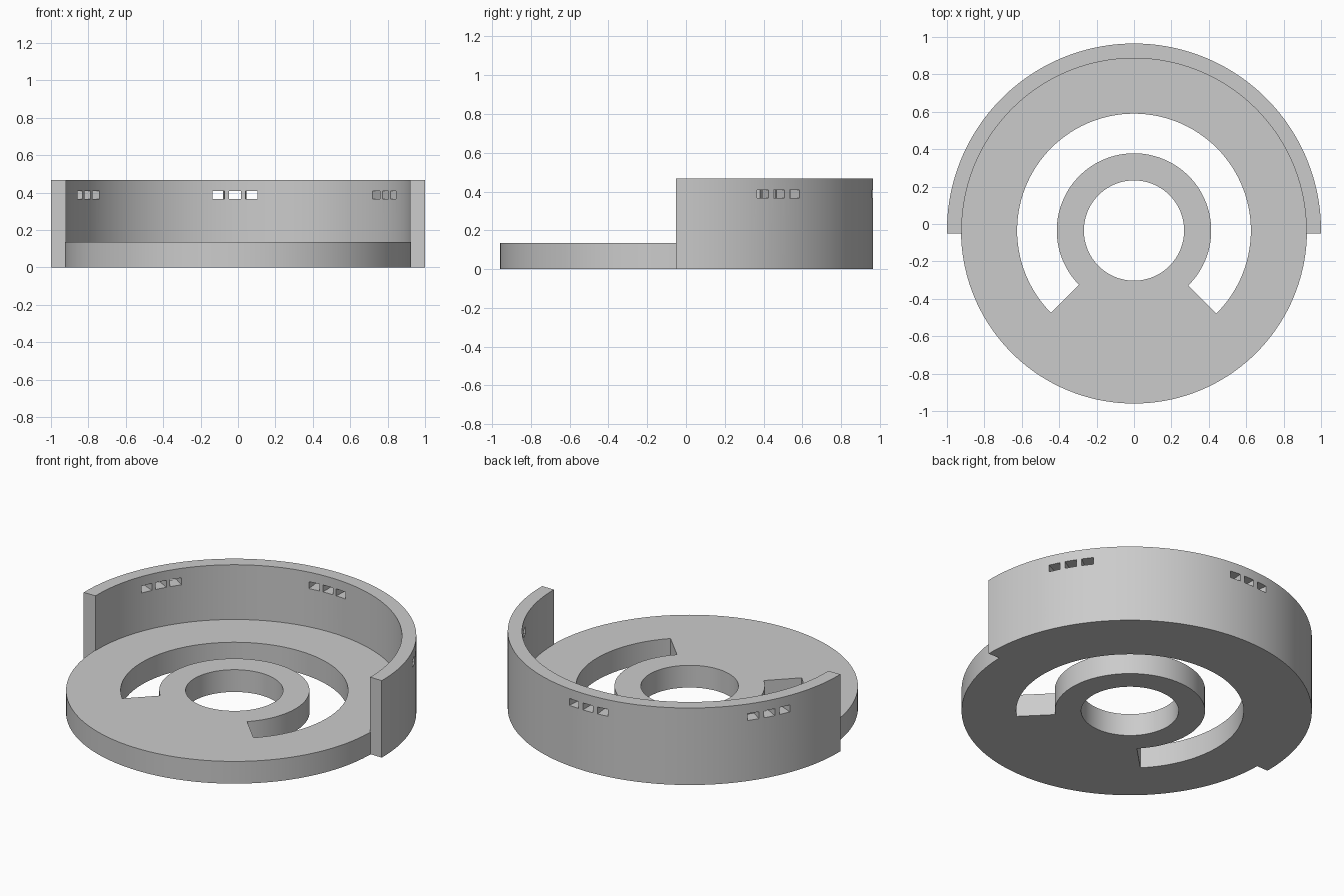
import bpy, bmesh
from math import sin, cos, radians
from mathutils import Matrix

cube = bpy.data.objects.get("Cube")
if cube:
    bpy.data.objects.remove(cube, do_unlink=True)

CY = -0.035          # common axis of the disc and wall
BASE_H, WALL_H = 0.135, 0.467

grey = bpy.data.materials.new("plain_grey")
grey.use_nodes = True
grey.diffuse_color = (0.6, 0.6, 0.6, 1)
grey.node_tree.nodes["Principled BSDF"].inputs["Base Color"].default_value = (0.6, 0.6, 0.6, 1)


def arc(r, a0, a1, n):
    angles = [radians(a0 + (a1 - a0) * i / n) for i in range(n + 1)]
    return [(r * cos(a), CY + r * sin(a)) for a in angles]


def prism(bm, outline, z0, z1):
    """Extrude a flat outline upwards from z0 to z1."""
    face = bm.faces.new([bm.verts.new((x, y, z0)) for x, y in outline])
    top = bmesh.ops.extrude_face_region(bm, geom=[face])["geom"]
    bmesh.ops.translate(bm, vec=(0, 0, z1 - z0),
                        verts=[v for v in top if isinstance(v, bmesh.types.BMVert)])


def make_object(name, bm):
    bmesh.ops.recalc_face_normals(bm, faces=bm.faces)
    mesh = bpy.data.meshes.new(name)
    bm.to_mesh(mesh)
    bm.free()
    mesh.materials.append(grey)
    obj = bpy.data.objects.new(name, mesh)
    bpy.context.collection.objects.link(obj)
    return obj


def cut(obj, cutter):
    """Subtract the cutter, remove it, and smooth the curved sides."""
    mod = obj.modifiers.new("cut", 'BOOLEAN')
    mod.operation, mod.solver, mod.object = 'DIFFERENCE', 'EXACT', cutter
    bpy.ops.object.select_all(action='DESELECT')
    bpy.context.view_layer.objects.active = obj
    obj.select_set(True)
    bpy.ops.object.modifier_apply(modifier=mod.name)
    bpy.data.objects.remove(cutter, do_unlink=True)
    bpy.ops.object.shade_smooth_by_angle(angle=radians(30))


# Base disc with a centre hole and a C-shaped slot
bm = bmesh.new()
prism(bm, arc(0.925, 0, 360, 144)[:-1], 0, BASE_H)
base = make_object("base_disc", bm)

bm = bmesh.new()
prism(bm, arc(0.268, 0, 360, 96)[:-1], -0.1, 0.3)
prism(bm, arc(0.413, -45.3, 224.7, 90) + arc(0.625, 224.7, -45.3, 90), -0.1, 0.3)
cut(base, make_object("base_cutter", bm))

# Half-round wall with three groups of three small windows
bm = bmesh.new()
prism(bm, arc(0.921, -0.9, 180.9, 96) + arc(1.0, 180.9, -0.9, 96), 0, WALL_H)
wall = make_object("curved_wall", bm)

bm = bmesh.new()
for group in (31, 91, 151):
    for step in (-1, 0, 1):
        place = (Matrix.Translation((0, CY, 0))
                 @ Matrix.Rotation(radians(group + step * 5.5), 4, 'Z')
                 @ Matrix.Translation((0.96, 0, 0.388))
                 @ Matrix.Diagonal((0.2, 0.066, 0.042, 1)))
        bmesh.ops.create_cube(bm, size=1, matrix=place)
cut(wall, make_object("window_cutter", bm))
